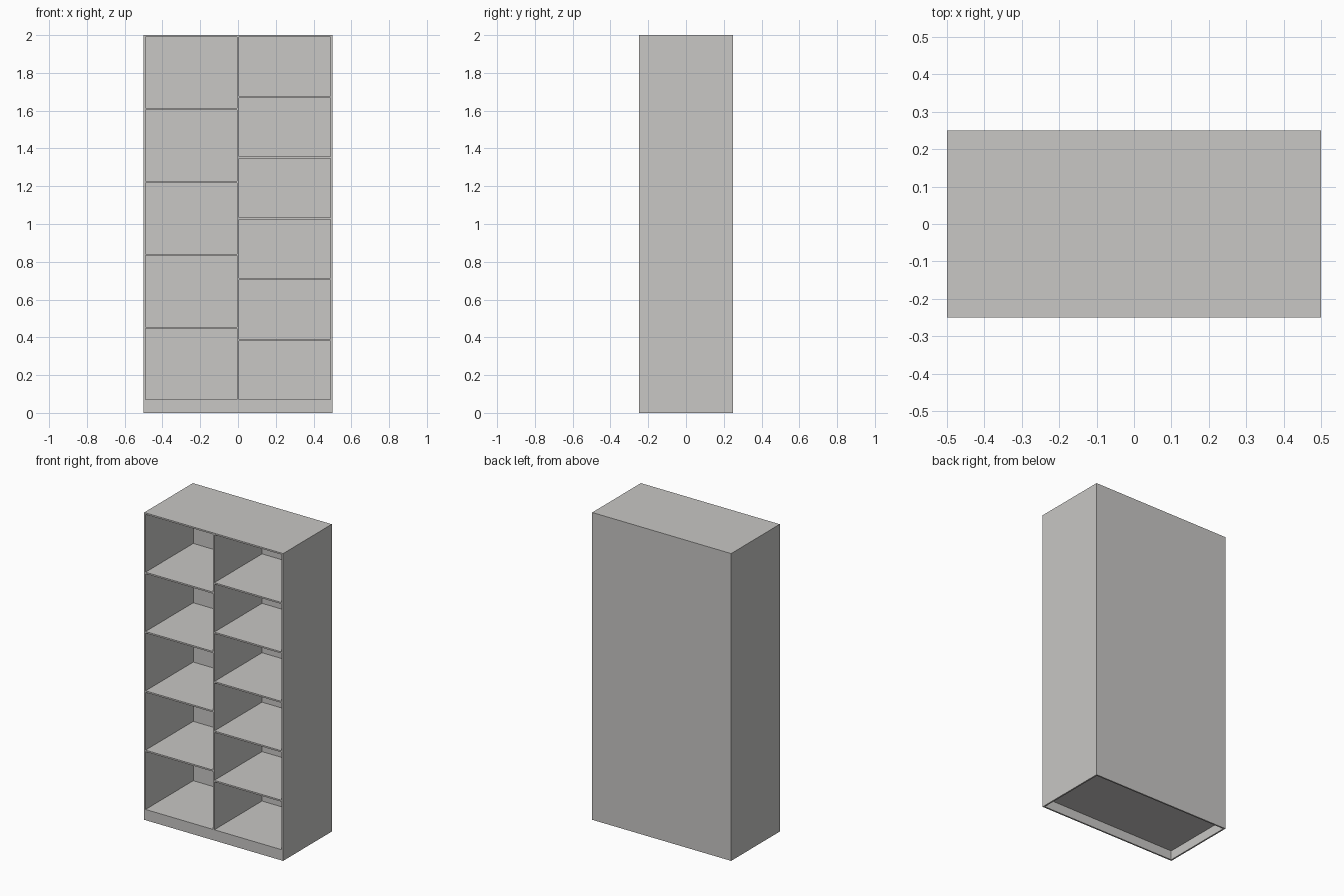
import bpy

if "Cube" in bpy.data.objects:
    bpy.data.objects.remove(bpy.data.objects["Cube"])

W, D, H = 1.0, 0.5, 2.0     # overall size
T = 0.01                    # board thickness
FLOOR = 0.07                # top of the bottom board

mat = bpy.data.materials.new("light_grey")
mat.diffuse_color = (0.58, 0.57, 0.555, 1.0)
mat.use_nodes = True
mat.node_tree.nodes["Principled BSDF"].inputs["Base Color"].default_value = mat.diffuse_color


def board(name, x0, x1, y0, y1, z0, z1):
    """Flat board filling the given extents."""
    bpy.ops.mesh.primitive_cube_add(size=1)
    ob = bpy.context.object
    ob.name = name
    ob.location = ((x0 + x1) / 2, (y0 + y1) / 2, (z0 + z1) / 2)
    ob.scale = (x1 - x0, y1 - y0, z1 - z0)
    bpy.ops.object.transform_apply(location=True, rotation=False, scale=True)
    ob.data.materials.append(mat)
    return ob


front, back = -D / 2, D / 2
inner = W / 2 - T           # half width between the sides

# Carcass
board("left_side", -W / 2, -inner, front, back, 0, H)
board("right_side", inner, W / 2, front, back, 0, H)
board("top_board", -inner, inner, front, back, H - T, H)
board("bottom_board", -inner, inner, front, back - T, FLOOR - T, FLOOR)
board("back_panel", -inner, inner, back - T, back, FLOOR - T, H - T)
board("divider", -T / 2, T / 2, front, back - T, FLOOR, H - T)

# Hollow plinth
board("front_plinth", -inner, inner, front, front + T, 0, FLOOR - T)
board("back_plinth", -inner, inner, back - T, back, 0, FLOOR - T)


# Evenly spaced shelves in each column
def shelves(name, x0, x1, bays):
    step = (H - FLOOR) / bays
    for i in range(1, bays):
        top = FLOOR + i * step
        board(f"{name}_shelf_{i}", x0, x1, front, back - T, top - T, top)


shelves("left", -inner, -T / 2, 5)
shelves("right", T / 2, inner, 6)
